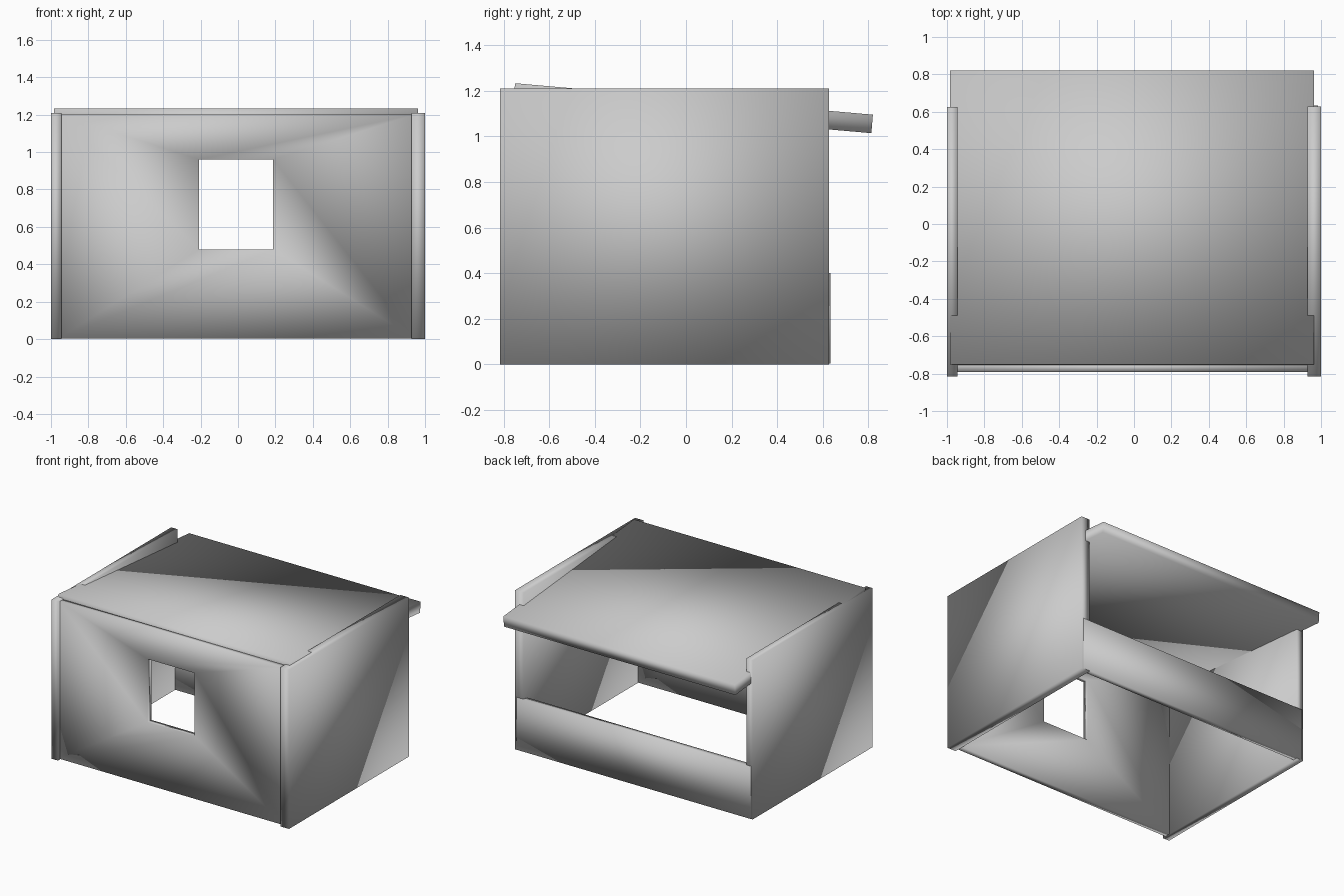
import bpy, bmesh

if "Cube" in bpy.data.objects:
    bpy.data.objects.remove(bpy.data.objects["Cube"])


def finish(name, bm):
    """Turn a bmesh into a smooth-shaded object."""
    bmesh.ops.recalc_face_normals(bm, faces=bm.faces)
    for f in bm.faces:
        f.smooth = True
    mesh = bpy.data.meshes.new(name)
    bm.to_mesh(mesh)
    bm.free()
    obj = bpy.data.objects.new(name, mesh)
    bpy.context.collection.objects.link(obj)
    return obj


def plank(name, x0, x1, profile):
    """Extrude a (y, z) profile along x."""
    bm = bmesh.new()
    face = bm.faces.new([bm.verts.new((x0, y, z)) for y, z in profile])
    ext = bmesh.ops.extrude_face_region(bm, geom=[face])
    # keep the starting face as the other end cap
    moved = [v for v in ext["geom"] if isinstance(v, bmesh.types.BMVert)]
    bmesh.ops.translate(bm, verts=moved, vec=(x1 - x0, 0, 0))
    return finish(name, bm)


def rect(a0, a1, b0, b1):
    return [(a0, b0), (a1, b0), (a1, b1), (a0, b1)]


def framed_wall(name, outer, hole, y0, y1):
    """Wall in the xz plane with a rectangular opening."""
    bm = bmesh.new()
    loops = [[bm.verts.new((x, y, z)) for x, z in pts]
             for pts, y in ((outer, y0), (hole, y0), (hole, y1), (outer, y1))]
    for k in range(4):
        a, b = loops[k], loops[(k + 1) % 4]
        for i in range(4):
            j = (i + 1) % 4
            bm.faces.new((a[i], a[j], b[j], b[i]))
    return finish(name, bm)


# Side walls
plank("left_wall", -1.0, -0.945, rect(-0.815, 0.625, 0, 1.21))
plank("right_wall", 0.927, 1.0, rect(-0.815, 0.628, 0, 1.21))

# Front wall with window opening
framed_wall("front_wall", rect(-0.96, 0.945, 0.003, 1.202),
            rect(-0.208, 0.188, 0.48, 0.96), -0.79, -0.745)

# Low back panel
plank("back_panel", -0.985, 0.985, rect(0.59, 0.633, 0.003, 0.4))

# Sloping roof overhanging the back
plank("roof", -0.985, 0.963,
      [(-0.757, 1.152), (0.813, 1.014), (0.82, 1.095), (-0.75, 1.233)])
